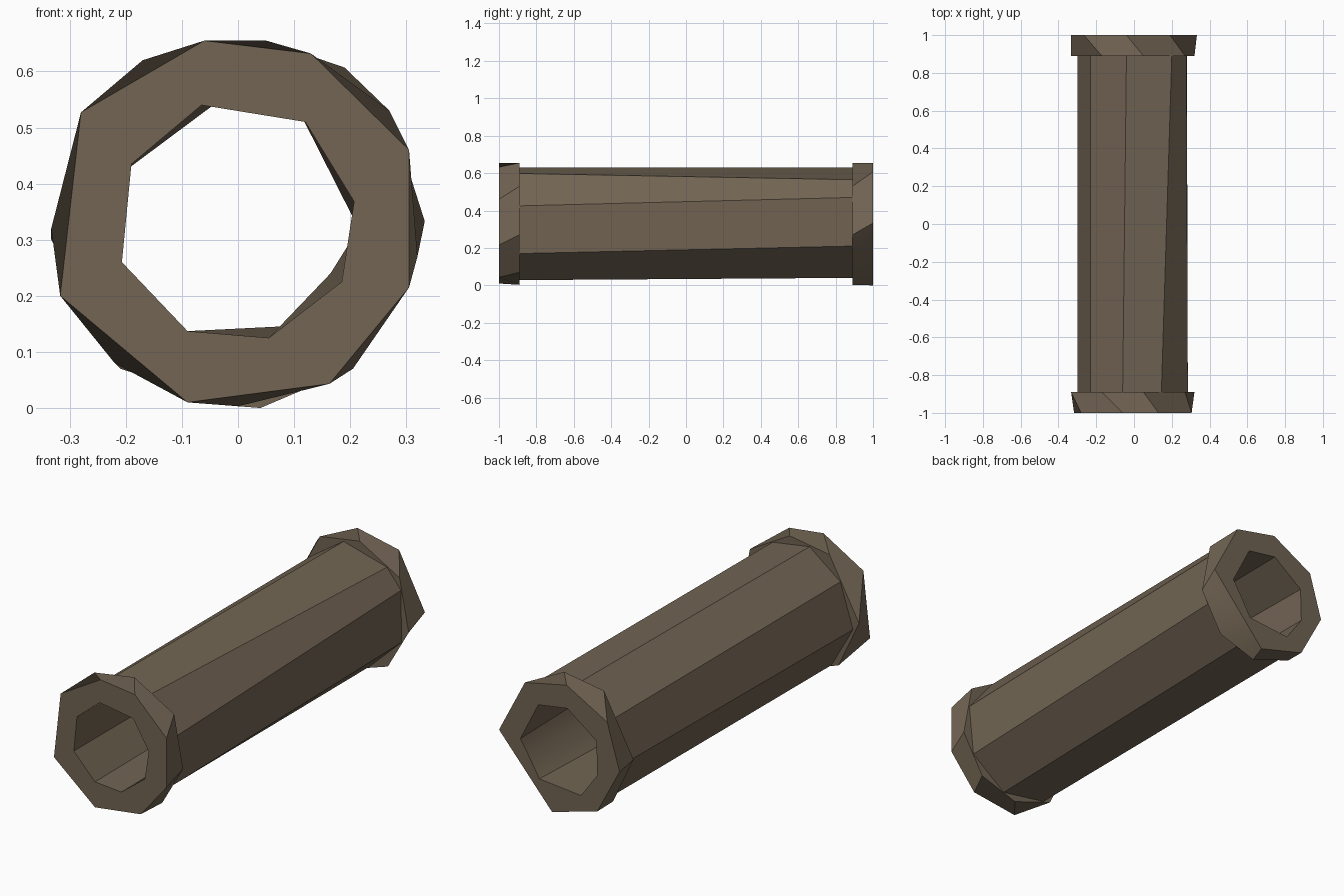
import bpy, bmesh

if "Cube" in bpy.data.objects:
    bpy.data.objects.remove(bpy.data.objects["Cube"])

# One muted brown for the whole pipe
brown = bpy.data.materials.new("muted brown")
brown.diffuse_color = (0.168, 0.129, 0.087, 1)
brown.use_nodes = True
brown.node_tree.nodes["Principled BSDF"].inputs["Base Color"].default_value = brown.diffuse_color

# Eight-sided cross-sections (x, z), clockwise from the top left
face_front = [(-.06, .655), (.13, .632), (.305, .46), (.305, .215),
              (.163, .043), (-.09, .01), (-.317, .20), (-.28, .527)]
face_back = [(-.265, .53), (-.04, .655), (.19, .607), (.333, .333),
             (.187, .167), (.04, 0), (-.21, .07), (-.333, .30)]
collar = [(-.17, .62), (.05, .655), (.27, .53), (.32, .27),
          (.205, .07), (0, .003), (-.22, .08), (-.333, .32)]
body_front = [(-.06, .63), (.145, .598), (.285, .425), (.26, .17),
              (.07, .028), (-.18, .07), (-.30, .28), (-.23, .50)]
body_back = [(-.04, .63), (.20, .565), (.278, .47), (.28, .21),
             (.10, .04), (-.17, .07), (-.30, .30), (-.23, .50)]
bore_front = [(-.065, .54), (.12, .51), (.207, .368), (.185, .225),
              (.055, .125), (-.09, .137), (-.207, .26), (-.19, .435)]
bore_back = [(-.044, .54), (.116, .515), (.215, .32), (.165, .24),
             (.11, .147), (-.12, .125), (-.21, .25), (-.205, .42)]


def turn(ring, n):
    return ring[n:] + ring[:n]


# Closed chain of rings: front end, collar, body, collar, back end, bore
chain = [(-1, face_front), (-.89, collar), (-.89, body_front),
         (.89, body_back), (.89, collar), (1, face_back),
         (1, turn(bore_back, 7)), (-1, turn(bore_front, 7))]

bm = bmesh.new()
rings = [[bm.verts.new((x, y, z)) for x, z in pts] for y, pts in chain]


def bridge(a, b, shift=0):
    n = len(a)
    for i in range(n):
        j = (i + 1) % n
        bm.faces.new((a[i], a[j], b[(j + shift) % n], b[(i + shift) % n]))


for k in range(len(rings) - 1):
    bridge(rings[k], rings[k + 1])
# Bore rings start one step earlier than the front face
bridge(rings[-1], rings[0], -1)

bmesh.ops.recalc_face_normals(bm, faces=bm.faces[:])
mesh = bpy.data.meshes.new("flanged_pipe")
bm.to_mesh(mesh)
bm.free()
mesh.materials.append(brown)
pipe = bpy.data.objects.new("flanged_pipe", mesh)
bpy.context.collection.objects.link(pipe)

# Soft shading on shallow bends, crisp edges elsewhere
bpy.context.view_layer.objects.active = pipe
pipe.select_set(True)
bpy.ops.object.shade_smooth_by_angle(angle=0.5)
